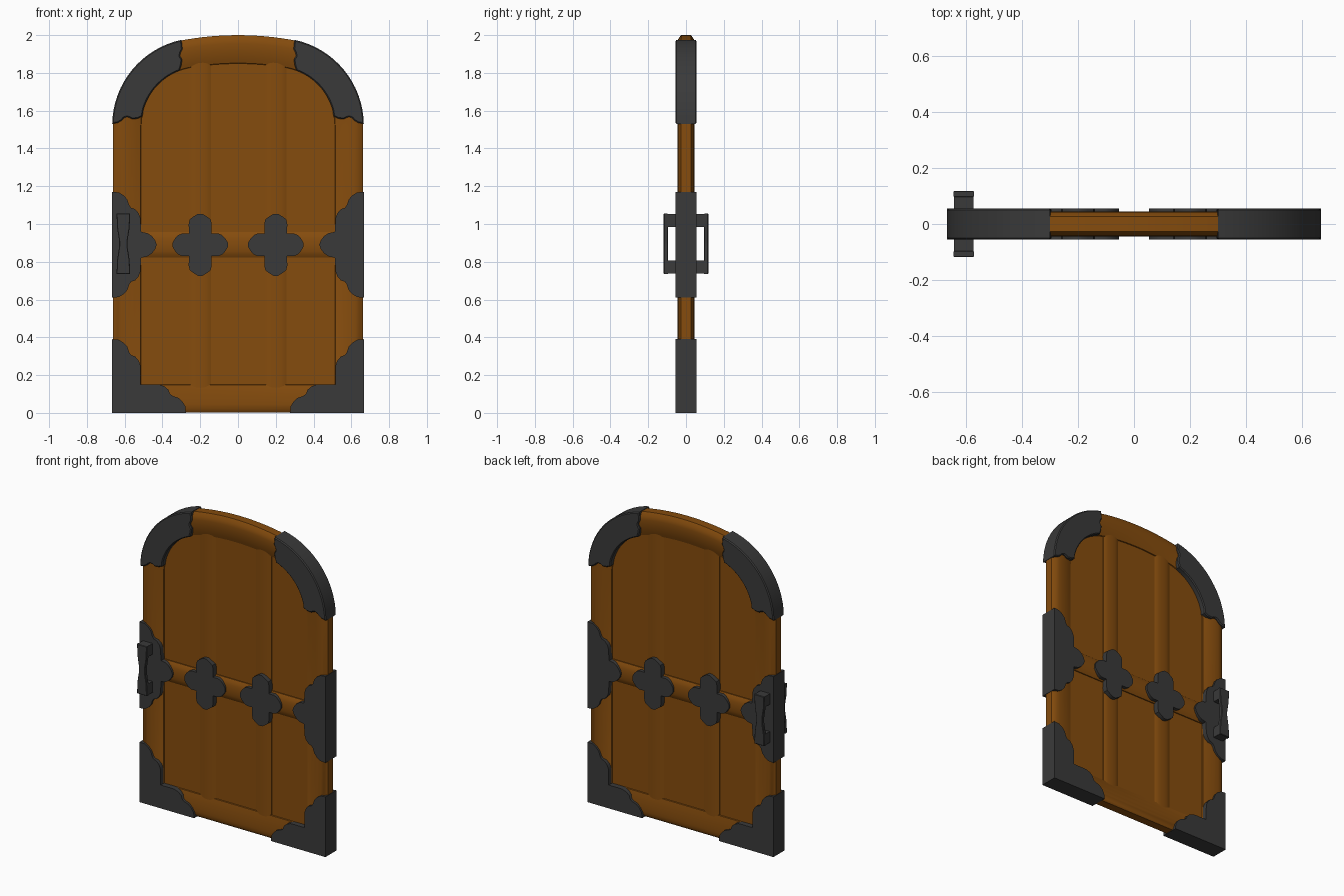
import bpy, bmesh, math

if "Cube" in bpy.data.objects:
    bpy.data.objects.remove(bpy.data.objects["Cube"])

W = 0.663            # half width of the door
MID = 0.89           # height of the cross bar centre


def material(name, col):
    m = bpy.data.materials.new(name)
    m.diffuse_color = (*col, 1)
    m.use_nodes = True
    m.node_tree.nodes["Principled BSDF"].inputs["Base Color"].default_value = m.diffuse_color
    return m


WOOD = material("brown_wood", (0.235, 0.072, 0.004))
IRON = material("dark_iron", (0.042, 0.042, 0.042))


def finish(name, bm, mat, angle=35):
    bmesh.ops.recalc_face_normals(bm, faces=bm.faces)
    me = bpy.data.meshes.new(name)
    bm.to_mesh(me)
    bm.free()
    me.materials.append(mat)
    ob = bpy.data.objects.new(name, me)
    bpy.context.collection.objects.link(ob)
    bpy.ops.object.select_all(action='DESELECT')
    ob.select_set(True)
    bpy.context.view_layer.objects.active = ob
    bpy.ops.object.shade_smooth_by_angle(angle=math.radians(angle))
    return ob


def plate(name, pts, y0, y1, mat, bevel=0.0):
    """Extrude an x-z outline from y0 to y1."""
    bm = bmesh.new()
    face = bm.faces.new([bm.verts.new((x, y0, z)) for x, z in pts])
    out = bmesh.ops.extrude_face_region(bm, geom=[face])
    verts = [g for g in out['geom'] if isinstance(g, bmesh.types.BMVert)]
    bmesh.ops.translate(bm, vec=(0, y1 - y0, 0), verts=verts)
    if bevel:
        rim = [e for e in bm.edges
               if abs(e.verts[0].co.y - e.verts[1].co.y) < 1e-6]
        bmesh.ops.bevel(bm, geom=rim, offset=bevel, segments=1, affect='EDGES')
    return finish(name, bm, mat)


def bulged_bar(name, half, length, edge_y, peak_y, place):
    """Bar with rounded front and back; place maps (across, y, along)."""
    n = 8
    ring = []
    for side in (-1, 1):
        for i in range(n + 1):
            u = (2 * i / n - 1) * -side
            y = edge_y + (peak_y - edge_y) * math.sqrt(max(0, 1 - u * u * 0.97))
            ring.append((u * half, y * side))
    bm = bmesh.new()
    a, b = [[bm.verts.new(place(u, y, t)) for u, y in ring] for t in length]
    k = len(ring)
    for i in range(k):
        j = (i + 1) % k
        bm.faces.new((a[i], a[j], b[j], b[i]))
    bm.faces.new(a)
    bm.faces.new(b)
    return finish(name, bm, WOOD, 40)


# Arch made of a tight shoulder arc and a shallow crown arc
R, ZC, SHOULDER = 0.46, 1.522, 80
CX = W - R
JX = CX + R * math.cos(math.radians(SHOULDER))
JZ = ZC + R * math.sin(math.radians(SHOULDER))
R2 = JX / math.cos(math.radians(SHOULDER))
ZC2 = JZ - R2 * math.sin(math.radians(SHOULDER))


def shoulder(off, a0, a1, n=16):
    angs = [math.radians(a0 + (a1 - a0) * i / n) for i in range(n + 1)]
    return [(CX + (R - off) * math.cos(a), ZC + (R - off) * math.sin(a)) for a in angs]


def crown(off, n=6):
    angs = [math.radians(SHOULDER + (90 - SHOULDER) * i / n) for i in range(1, n + 1)]
    return [((R2 - off) * math.cos(a), ZC2 + (R2 - off) * math.sin(a)) for a in angs]


def door_loop(off):
    half = [(W - off, max(off, 0.003))] + shoulder(off, 0, SHOULDER) + crown(off)
    return half + [(-x, z) for x, z in reversed(half[:-1])]


# Rounded frame swept around the door
front = [(0.152, 0.018), (0.148, 0.026), (0.13, 0.032), (0.105, 0.039),
         (0.075, 0.0435), (0.045, 0.045), (0.022, 0.042), (0.0, 0.027)]
section = [(o, -y) for o, y in front] + [(o, y) for o, y in reversed(front)]
bm = bmesh.new()
rings = [[bm.verts.new((x, y, z)) for x, z in door_loop(o)] for o, y in section]
for r0, r1 in zip(rings, rings[1:] + rings[:1]):
    for i in range(len(r0)):
        j = (i + 1) % len(r0)
        bm.faces.new((r0[i], r0[j], r1[j], r1[i]))
finish("frame", bm, WOOD, 40)

# Flat planks, the outer ones cut to the arch
OFF = 0.115
outer = [(0.25, 0.1), (W - OFF, 0.1)] + [p for p in shoulder(OFF, 0, SHOULDER) if p[0] > 0.25]
outer.append((0.25, outer[-1][1] + 0.005))
plate("right_plank", outer, -0.021, 0.021, WOOD)
plate("left_plank", [(-x, z) for x, z in outer], -0.021, 0.021, WOOD)
plate("middle_plank", [(-0.15, 0.1), (0.15, 0.1), (0.15, 1.88), (-0.15, 1.88)],
      -0.021, 0.021, WOOD)

# Rounded narrow planks and the cross bar
for name, cx in (("left_batten", -0.2), ("right_batten", 0.2)):
    bulged_bar(name, 0.057, (0.1, 1.87), 0.020, 0.031,
               lambda u, y, t, cx=cx: (cx + u, y, t))
bulged_bar("cross_bar", 0.068, (-0.56, 0.56), 0.024, 0.044,
           lambda u, y, t: (t, y, MID + u))

# Iron fittings: scalloped end as (distance from rim, distance along rim)
E = W + 0.003
D = 0.056
scallop = [(0, .39), (.035, .387), (.06, .372), (.08, .35), (.09, .32), (.1, .306),
           (.122, .298), (.14, .277), (.15, .25), (.151, .22)]
corner = [(E, 0)] + [(E - d, e) for d, e in scallop] + [(E - .151, .151)]
corner += [(E - e, d) for d, e in reversed(scallop)]

upper = [(E - d, e - .11) for d, e in scallop]
lobe = [(.512, .068), (.48, .062), (.455, .045), (.438, .022), (.43, 0)]
half = upper + lobe
side = [(x, MID + z) for x, z in half] + [(x, MID - z) for x, z in reversed(half[:-1])]

arch = shoulder(-0.003, 1, 78)
arch += [(.296, 1.945), (.294, 1.925), (.304, 1.905), (.307, 1.89), (.296, 1.87), (.299, 1.845)]
arch += shoulder(0.151, 70, 14)
arch += [(.505, 1.57), (.53, 1.558), (.56, 1.555), (.575, 1.563), (.59, 1.567),
         (.605, 1.56), (.615, 1.548), (.635, 1.536)]

for label, s in (("right", 1), ("left", -1)):
    for part, pts, bev in (("corner_bracket", corner, 0), ("side_bracket", side, 0),
                           ("arch_bracket", arch, 0.006)):
        plate(f"{label}_{part}", [(s * x, z) for x, z in pts], -D, D, IRON, bev)

# Four-petal rosettes on the cross bar
petal_top = [(.06, .06), (.061, .11), (.055, .135), (.035, .15), (.012, .164)]
petal_side = [(.146, .012), (.132, .035), (.115, .052), (.095, .06)]
quarter = petal_side + petal_top
right_half = quarter + [(-x, z) for x, z in reversed(quarter)]
rosette = right_half + [(-x, -z) for x, z in right_half]
for label, cx in (("left", -0.2), ("right", 0.2)):
    plate(label + "_rosette", [(cx + x, MID + z) for x, z in rosette], -D, D, IRON)

# Waisted pull handles on both faces
HX, HZ = -0.607, 0.895
waist = [(.036, -.16), (.033, -.085), (.022, -.015), (.022, .015), (.033, .085), (.036, .16)]
grip = [(HX + w, HZ + z) for w, z in waist] + [(HX - w, HZ + z) for w, z in reversed(waist)]
for label, s in (("front", -1), ("back", 1)):
    plate(label + "_handle_grip", grip, s * 0.095, s * 0.118, IRON, 0.003)
    for end, k in (("lower", -1), ("upper", 1)):
        post = [(HX + a * w, HZ + k * z) for a, w, z in
                ((-1, .033, .088), (1, .033, .088), (1, .035, .158), (-1, .035, .158))]
        plate(f"{label}_handle_{end}_post", post, s * 0.05, s * 0.1, IRON)
